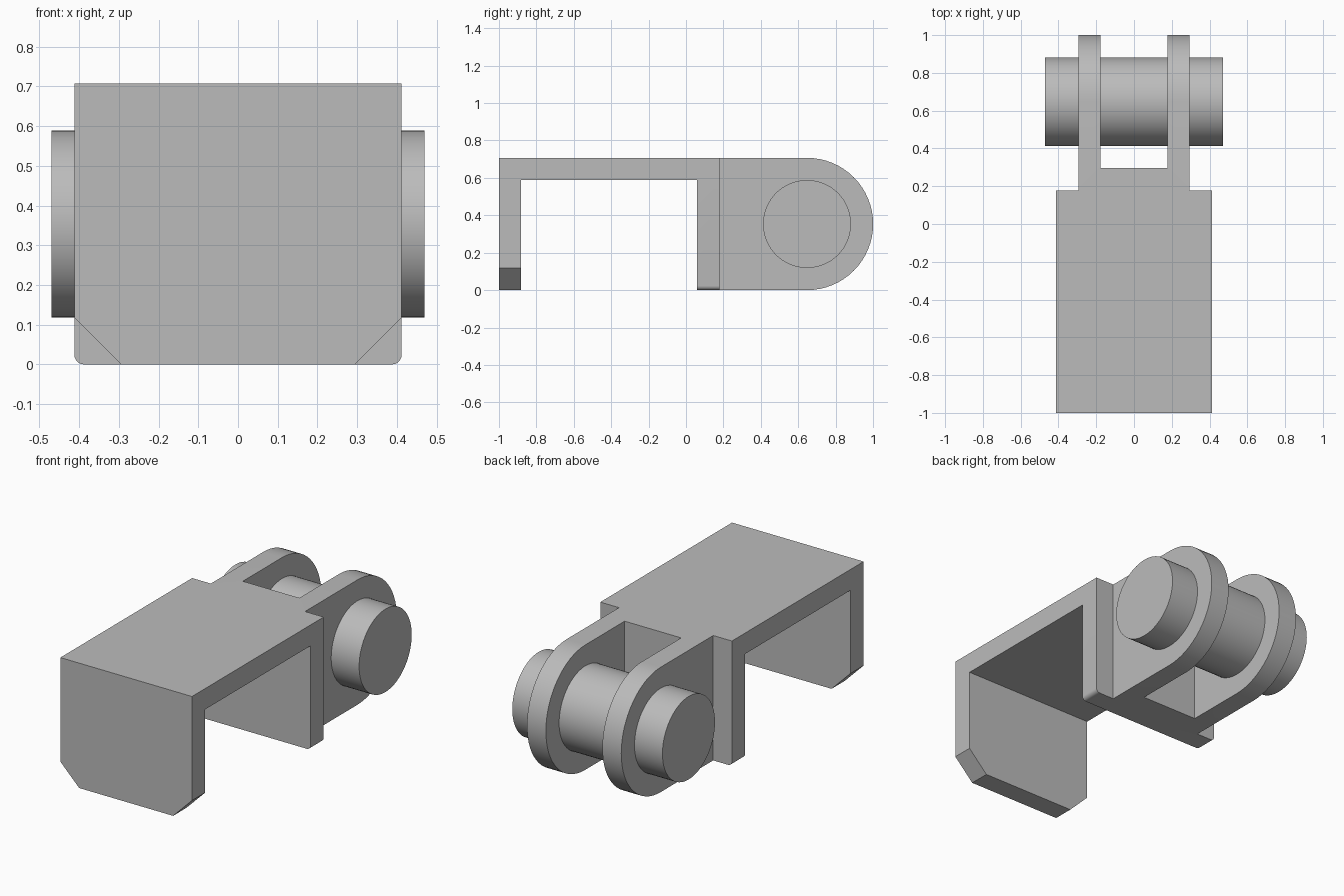
import bpy, bmesh
from math import sin, cos, pi, radians
from mathutils import Vector

cube = bpy.data.objects.get("Cube")
if cube:
    bpy.data.objects.remove(cube, do_unlink=True)

HEIGHT, WALL, HALF_W = 0.707, 0.118, 0.412
FRONT, BACK = -1.0, 0.178          # channel extent along y
LUG_OUT = 0.295                    # outer face of the lugs
PIN_Y, PIN_Z = 0.647, HEIGHT / 2
TOP_IN = HEIGHT - WALL

gray = bpy.data.materials.new("plain gray")
gray.use_nodes = True
color = (0.5, 0.5, 0.5, 1)
gray.diffuse_color = color
gray.node_tree.nodes["Principled BSDF"].inputs["Base Color"].default_value = color


def arc(cx, cy, r, start, end, steps):
    """Points on a circular arc, angles in degrees."""
    angles = [radians(start + (end - start) * i / steps) for i in range(steps + 1)]
    return [(cx + r * cos(a), cy + r * sin(a)) for a in angles]


def prism(name, profile, axis, low, high):
    """Extrude a closed profile along x (profile in yz) or y (profile in xz)."""
    place = (lambda p: (low, *p)) if axis == "x" else (lambda p: (p[0], low, p[1]))
    shift = Vector((high - low, 0, 0)) if axis == "x" else Vector((0, high - low, 0))
    bm = bmesh.new()
    face = bm.faces.new([bm.verts.new(place(p)) for p in profile])
    side = bmesh.ops.extrude_face_region(bm, geom=[face])["geom"]
    bmesh.ops.translate(bm, vec=shift, verts=[v for v in side if isinstance(v, bmesh.types.BMVert)])
    bmesh.ops.recalc_face_normals(bm, faces=bm.faces)
    mesh = bpy.data.meshes.new(name)
    bm.to_mesh(mesh)
    bm.free()
    obj = bpy.data.objects.new(name, mesh)
    bpy.context.collection.objects.link(obj)
    mesh.materials.append(gray)
    return obj


def select(obj):
    bpy.ops.object.select_all(action="DESELECT")
    obj.select_set(True)
    bpy.context.view_layer.objects.active = obj


def box(a0, a1, b0, b1):
    return [(a0, b0), (a1, b0), (a1, b1), (a0, b1)]


# Top plate of the channel
bracket = prism("bracket", box(FRONT, BACK, TOP_IN, HEIGHT), "x", -HALF_W, HALF_W)

# Front plate with chamfered lower corners
right_half = [(HALF_W - WALL, 0), (HALF_W, WALL), (HALF_W, HEIGHT)]
front = right_half + [(-x, z) for x, z in reversed(right_half)]
parts = [prism("front_plate", front, "y", FRONT, FRONT + WALL)]

# Back plate with slightly rounded lower corners
r = 0.024
right_half = arc(HALF_W - r, r, r, -90, 0, 6) + [(HALF_W, HEIGHT)]
back = right_half + [(-x, z) for x, z in reversed(right_half)]
parts.append(prism("back_plate", back, "y", BACK - WALL, BACK))

# Thick web joining the two lugs behind the back plate
web = box(BACK - WALL / 2, BACK + WALL, 0, HEIGHT)
parts.append(prism("lug_web", web, "x", -LUG_OUT + WALL / 2, LUG_OUT - WALL / 2))

# Round-ended lugs
lug = [(BACK - WALL / 2, 0)] + arc(PIN_Y, PIN_Z, PIN_Z, -90, 90, 32) + [(BACK - WALL / 2, HEIGHT)]
for name, low in (("left_lug", LUG_OUT - WALL), ("right_lug", -LUG_OUT)):
    parts.append(prism(name, lug, "x", low, low + WALL))

# Fuse the bracket into one solid
select(bracket)
for part in parts:
    mod = bracket.modifiers.new("union", "BOOLEAN")
    mod.operation, mod.solver, mod.object = "UNION", "EXACT", part
    bpy.ops.object.modifier_apply(modifier=mod.name)
    bpy.data.objects.remove(part, do_unlink=True)

# Clean up flat regions left by the union
bm = bmesh.new()
bm.from_mesh(bracket.data)
bmesh.ops.remove_doubles(bm, verts=bm.verts, dist=0.0001)
bmesh.ops.dissolve_limit(bm, angle_limit=radians(0.5), verts=bm.verts, edges=bm.edges)
bm.to_mesh(bracket.data)
bm.free()

# Cross pin through both lugs
pin = prism("cross_pin", arc(PIN_Y, PIN_Z, 0.235, 0, 360 - 5.625, 63), "x", -0.47, 0.47)

for obj in (bracket, pin):
    select(obj)
    bpy.ops.object.shade_smooth_by_angle(angle=radians(30))
